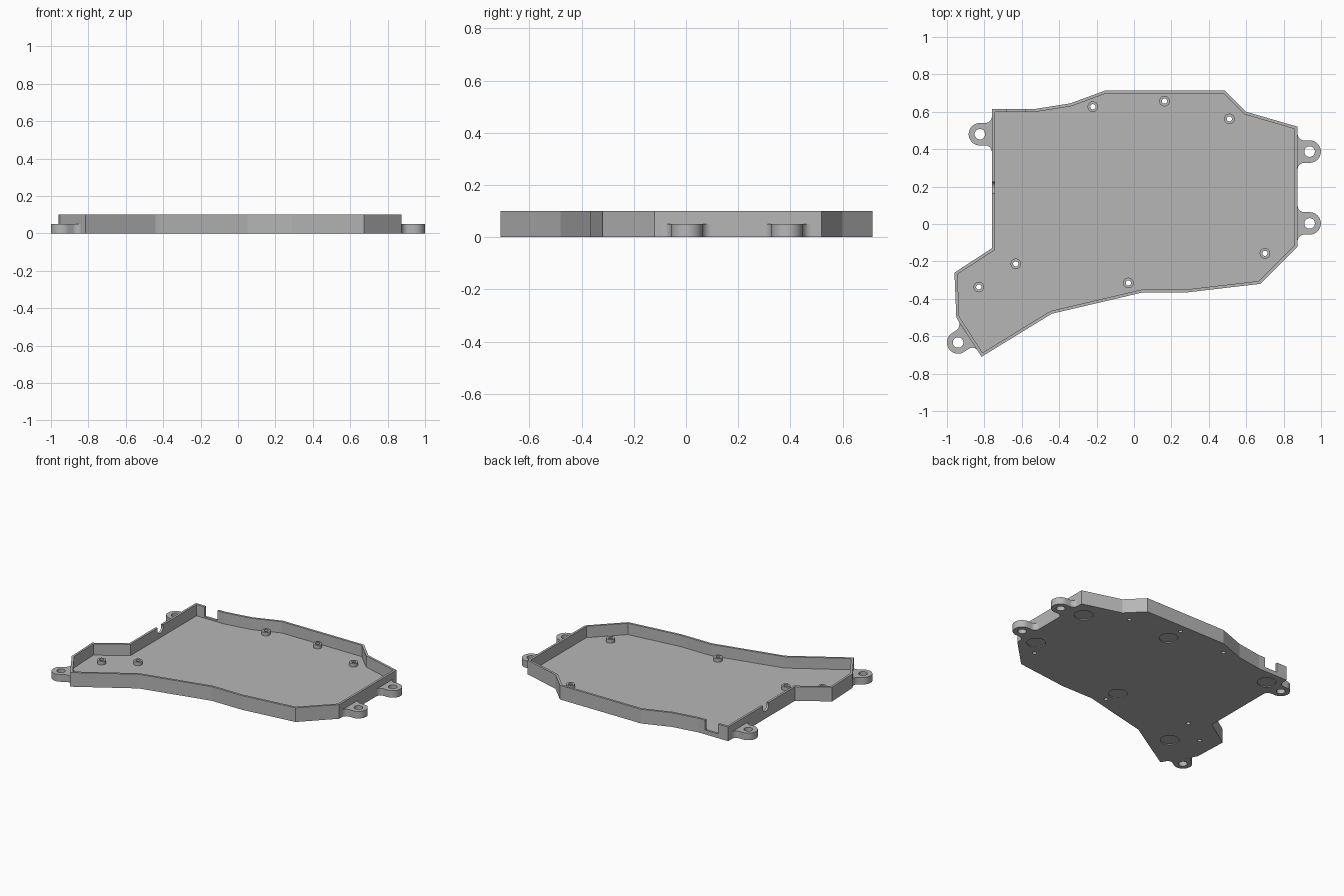
import bpy
import bmesh
from math import cos, sin, pi, radians
from mathutils import Vector

if "Cube" in bpy.data.objects:
    bpy.data.objects.remove(bpy.data.objects["Cube"], do_unlink=True)

WALL, FLOOR, HEIGHT, EAR_HEIGHT = 0.016, 0.02, 0.1, 0.05

grey = bpy.data.materials.new("light grey plastic")
grey.use_nodes = True
grey.diffuse_color = (0.47, 0.47, 0.47, 1)
grey.node_tree.nodes["Principled BSDF"].inputs["Base Color"].default_value = grey.diffuse_color


def prism(name, points, z0, z1):
    """Extrude a flat outline between two heights."""
    bm = bmesh.new()
    face = bm.faces.new([bm.verts.new((p[0], p[1], z0)) for p in points])
    ext = bmesh.ops.extrude_face_region(bm, geom=[face])
    top = [v for v in ext["geom"] if isinstance(v, bmesh.types.BMVert)]
    bmesh.ops.translate(bm, verts=top, vec=(0, 0, z1 - z0))
    bmesh.ops.recalc_face_normals(bm, faces=bm.faces)
    mesh = bpy.data.meshes.new(name)
    bm.to_mesh(mesh)
    bm.free()
    mesh.materials.append(grey)
    obj = bpy.data.objects.new(name, mesh)
    bpy.context.collection.objects.link(obj)
    return obj


def arc(cx, cy, r, start, end, steps):
    return [(cx + r * cos(start + (end - start) * i / steps),
             cy + r * sin(start + (end - start) * i / steps)) for i in range(steps + 1)]


def disc(x, y, r):
    return arc(x, y, r, 0, 2 * pi, 64)[:-1]


def activate(obj):
    bpy.ops.object.select_all(action="DESELECT")
    obj.select_set(True)
    bpy.context.view_layer.objects.active = obj


def cut(obj, cutter):
    """Subtract the cutter and discard it."""
    cutter.hide_render = True
    mod = obj.modifiers.new("cut", "BOOLEAN")
    mod.operation, mod.solver, mod.object = "DIFFERENCE", "EXACT", cutter
    activate(obj)
    bpy.ops.object.modifier_apply(modifier=mod.name)
    bpy.data.objects.remove(cutter, do_unlink=True)


def finish(obj):
    activate(obj)
    bpy.ops.object.shade_smooth_by_angle(angle=radians(6.2))


def inset(points, d):
    """Mitred inward offset of a clockwise outline."""
    result = []
    pts = [Vector(p) for p in points]
    for i, p in enumerate(pts):
        a = (p - pts[i - 1]).normalized()
        b = (pts[(i + 1) % len(pts)] - p).normalized()
        na, nb = Vector((a.y, -a.x)), Vector((b.y, -b.x))
        result.append(p + (na + nb) * d / (1 + na.dot(nb)))
    return result


# Tray: outline hollowed to leave a floor and a thin wall
outline = [(-0.76, 0.615), (-0.53, 0.615), (-0.34, 0.645), (-0.15, 0.715),
           (0.485, 0.715), (0.60, 0.60), (0.875, 0.52), (0.875, -0.12),
           (0.675, -0.32), (0.29, -0.365), (0.05, -0.365), (-0.44, -0.48),
           (-0.815, -0.71), (-0.95, -0.50), (-0.96, -0.26), (-0.76, -0.13)]
tray = prism("tray", outline, 0, HEIGHT)
cut(tray, prism("cavity_cutter", inset(outline, WALL), FLOOR, HEIGHT + 0.1))

# Square notch in the back wall
cut(tray, prism("back_notch_cutter",
                [(-0.68, 0.57), (-0.58, 0.57), (-0.58, 0.65), (-0.68, 0.65)], 0.03, 0.2))

# Round cable notch in the side wall
cable = prism("cable_notch_cutter", disc(0, 0, 0.033), -0.04, 0.04)
cable.rotation_euler = (0, pi / 2, 0)
cable.location = (-0.755, 0.195, 0.085)
cut(tray, cable)

# Shallow round foot recesses underneath
for x, y in [(0.77, 0.415), (0.775, -0.05), (0.165, 0.54),
             (-0.045, -0.215), (-0.68, -0.455), (-0.68, 0.51)]:
    cut(tray, prism("foot_recess_cutter", disc(x, y, 0.06), -0.05, 0.006))

# Screw bosses with holes through the floor
bosses = [(-0.22, 0.627), (0.163, 0.657), (0.51, 0.562), (0.70, -0.157),
          (-0.03, -0.315), (-0.632, -0.213), (-0.83, -0.337)]
for i, (x, y) in enumerate(bosses):
    boss = prism(f"screw_boss_{i + 1}", disc(x, y, 0.028), FLOOR, 0.045)
    for part in (boss, tray):
        cut(part, prism("screw_hole_cutter", disc(x, y, 0.014), -0.1, 0.2))
    finish(boss)
finish(tray)

# Mounting ears: rounded tabs flaring into the wall
R, FILLET, REACH = 0.06, 0.035, 0.064
ear_shape = (arc(FILLET, -R - FILLET, FILLET, pi, pi / 2, 16)
             + arc(REACH, 0, R, -pi / 2, pi / 2, 32)
             + arc(FILLET, R + FILLET, FILLET, -pi / 2, -pi, 16))
ears = [("right_ear", (-0.76, 0.48), pi),
        ("left_back_ear", (0.875, 0.387), 0),
        ("left_front_ear", (0.875, 0.003), 0),
        ("corner_ear", (-0.887, -0.598), radians(213.7))]
for name, (x, y), turn in ears:
    ear = prism(name, ear_shape, 0, EAR_HEIGHT)
    cut(ear, prism("ear_hole_cutter", disc(REACH, 0, 0.028), -0.1, 0.2))
    ear.location = (x, y, 0)
    ear.rotation_euler = (0, 0, turn)
    finish(ear)
